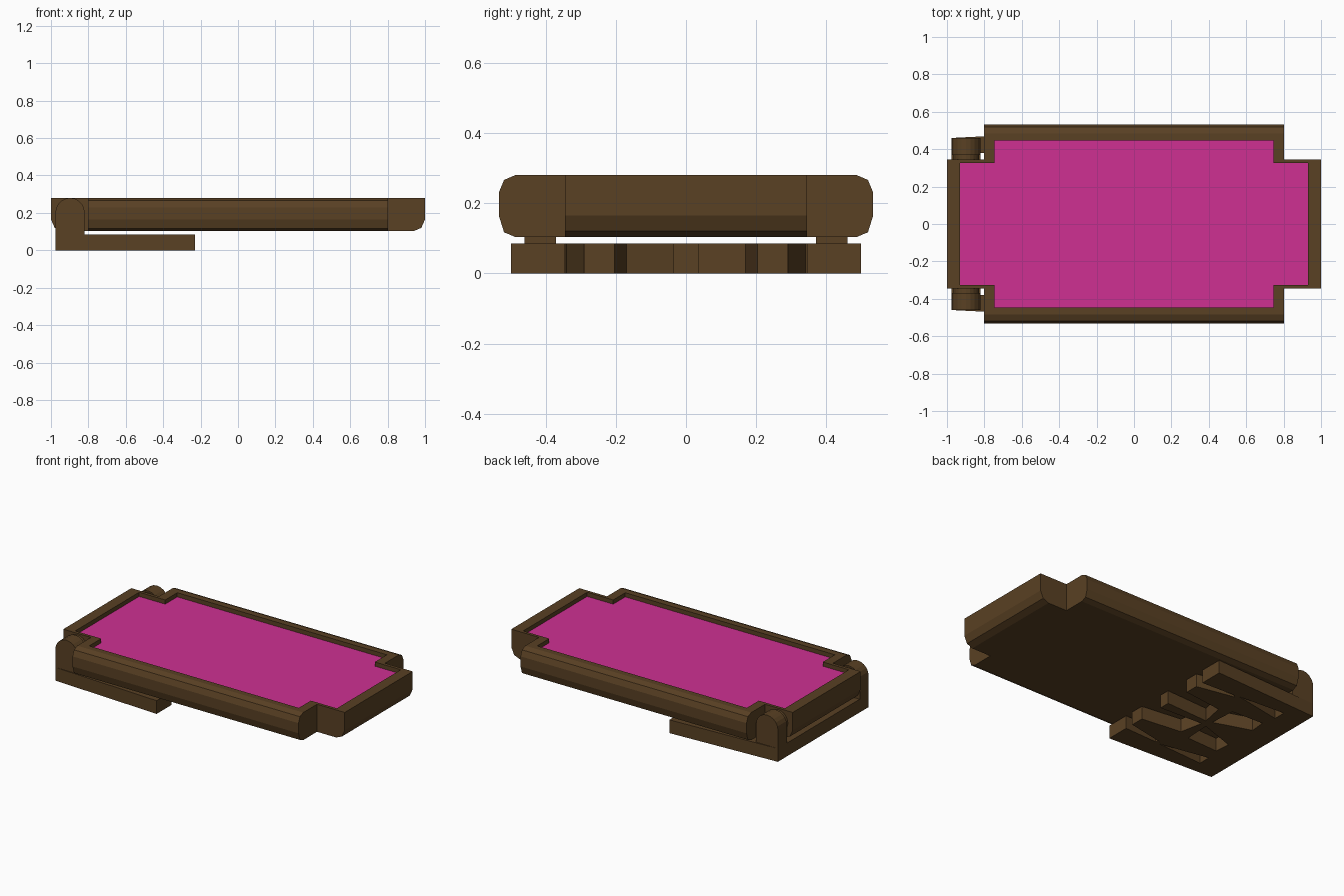
import bpy, bmesh, math
from mathutils import Vector

if "Cube" in bpy.data.objects:
    bpy.data.objects.remove(bpy.data.objects["Cube"])


def material(name, rgb):
    m = bpy.data.materials.new(name)
    m.diffuse_color = (*rgb, 1)
    m.use_nodes = True
    m.node_tree.nodes["Principled BSDF"].inputs["Base Color"].default_value = m.diffuse_color
    return m


BROWN = material("dark_brown", (0.10, 0.052, 0.017))
PINK = material("magenta", (0.62, 0.03, 0.29))


def prism(name, pts, axis, lo, hi, mat=BROWN):
    """Extrude a 2D outline along an axis; pts are the two other coordinates in xyz order."""
    def place(p, t):
        c = list(p)
        c.insert("xyz".index(axis), t)
        return Vector(c)
    bm = bmesh.new()
    face = bm.faces.new([bm.verts.new(place(p, lo)) for p in pts])
    ext = bmesh.ops.extrude_face_region(bm, geom=[face])["geom"]
    shift = place((0, 0), hi - lo)
    bmesh.ops.translate(bm, vec=shift, verts=[v for v in ext if isinstance(v, bmesh.types.BMVert)])
    bmesh.ops.recalc_face_normals(bm, faces=bm.faces)
    me = bpy.data.meshes.new(name)
    bm.to_mesh(me)
    bm.free()
    me.materials.append(mat)
    ob = bpy.data.objects.new(name, me)
    bpy.context.collection.objects.link(ob)
    return ob


def boolean(ob, other, op):
    mod = ob.modifiers.new(op, "BOOLEAN")
    mod.operation, mod.object, mod.solver = op, other, "EXACT"
    bpy.context.view_layer.objects.active = ob
    bpy.ops.object.modifier_apply(modifier=mod.name)
    bpy.data.objects.remove(other)


def cross(x1, y1, x2, y2):
    """Plus-shaped outline: x1,y1 is the long narrow arm, x2,y2 the wide middle."""
    q = [(x1, y1), (x2, y1), (x2, y2)]
    return (q + [(-x, y) for x, y in q[::-1]]
            + [(-x, -y) for x, y in q] + [(x, -y) for x, y in q[::-1]])


def mirror_profile(half):
    return half + [(-a, b) for a, b in half[::-1]]


# Tray body: rounded wide middle joined to the narrower end arms
middle = mirror_profile([(0.485, 0.103), (0.518, 0.117), (0.533, 0.165),
                         (0.533, 0.23), (0.518, 0.266), (0.485, 0.28)])
ends = mirror_profile([(0.94, 0.103), (0.98, 0.12), (1.0, 0.165), (1.0, 0.28)])
body = prism("tray_body", middle, "x", -0.803, 0.803)
boolean(body, prism("end_arms", ends, "y", -0.345, 0.345), "UNION")

# Recessed coloured panel inside the rim
recess = cross(0.93, 0.325, 0.745, 0.447)
boolean(body, prism("recess_cutter", recess, "z", 0.24, 0.4), "DIFFERENCE")
prism("panel", recess, "z", 0.24, 0.253, PINK)

# Base plate: flares slightly, with open slots at its free end
half = [(-0.975, 0.46), (-0.23, 0.498), (-0.23, 0.345), (-0.46, 0.355), (-0.48, 0.34),
        (-0.23, 0.29), (-0.23, 0.203), (-0.50, 0.17), (-0.53, 0.02), (-0.23, 0.035)]
plate = prism("base_plate", half + [(x, -y) for x, y in half[::-1]], "z", 0, 0.085)

# Radiating openings through the plate
holes = [[(-0.82, 0.30), (-0.82, 0.38), (-0.50, 0.36)],
         [(-0.81, 0.11), (-0.80, 0.21), (-0.58, 0.20), (-0.57, 0.03)]]
for s in (1, -1):
    for h in holes:
        cut = prism("hole_cutter", [(x, s * y) for x, y in h], "z", -0.1, 0.2)
        boolean(plate, cut, "DIFFERENCE")

# Hinge posts with arched tops, and the pins that join them to the tray
R, CX, CZ = 0.078, -0.898, 0.202


def arc(r, n, span):
    return [(CX + r * math.cos(span * i / n), CZ + r * math.sin(span * i / n)) for i in range(n)]


arch = [(CX - R, 0.084), (CX + R, 0.084)] + arc(R, 10, math.pi) + [(CX - R, CZ)]
for s, side in ((1, "back"), (-1, "front")):
    prism(side + "_hinge_post", arch, "y", *sorted((s * 0.37, s * 0.46)))
    prism(side + "_hinge_pin", arc(0.068, 20, 2 * math.pi), "y", *sorted((s * 0.33, s * 0.38)))
